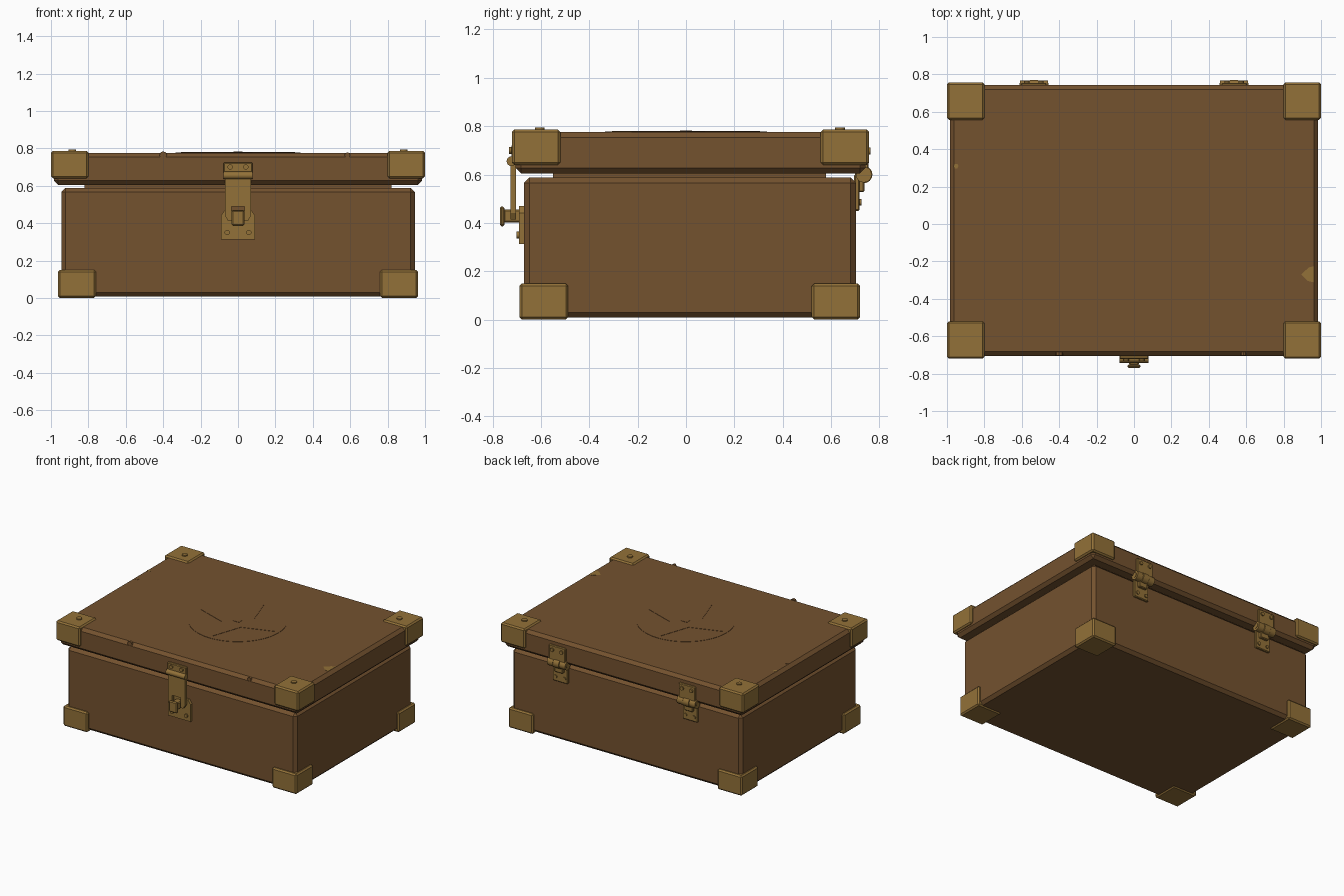
import bpy, bmesh, math
from mathutils import Vector, Matrix

if "Cube" in bpy.data.objects:
    bpy.data.objects.remove(bpy.data.objects["Cube"])


def material(name, rgb):
    m = bpy.data.materials.new(name)
    m.diffuse_color = (*rgb, 1)
    m.use_nodes = True
    m.node_tree.nodes["Principled BSDF"].inputs["Base Color"].default_value = m.diffuse_color
    return m


BROWN = material("brown leather", (0.174, 0.084, 0.028))
BRASS = material("aged brass", (0.290, 0.166, 0.040))


def finish(name, bm, mat):
    bmesh.ops.recalc_face_normals(bm, faces=bm.faces)
    me = bpy.data.meshes.new(name)
    bm.to_mesh(me)
    bm.free()
    me.materials.append(mat)
    ob = bpy.data.objects.new(name, me)
    bpy.context.collection.objects.link(ob)
    return ob


def box(name, x, y, z, mat, bevel=0.0):
    """Box from (min, max) ranges with chamfered edges."""
    bm = bmesh.new()
    bmesh.ops.create_cube(bm, size=1)
    for v in bm.verts:
        v.co = Vector([(r[0] + r[1]) / 2 + c * (r[1] - r[0]) for c, r in zip(v.co, (x, y, z))])
    if bevel:
        bmesh.ops.bevel(bm, geom=bm.edges[:], offset=bevel, segments=1, affect='EDGES')
    return finish(name, bm, mat)


def prism(name, pts, a, b, mat, axis='Z'):
    """Extrude a 2D outline from a to b along z (outline xy) or y (outline xz)."""
    place = (lambda u, v, w: (u, v, w)) if axis == 'Z' else (lambda u, v, w: (u, w, v))
    bm = bmesh.new()
    lo = [bm.verts.new(place(u, v, a)) for u, v in pts]
    hi = [bm.verts.new(place(u, v, b)) for u, v in pts]
    bm.faces.new(lo)
    bm.faces.new(hi)
    n = len(pts)
    for i in range(n):
        bm.faces.new((lo[i], lo[(i + 1) % n], hi[(i + 1) % n], hi[i]))
    return finish(name, bm, mat)


def cylinder(name, center, r, length, axis, mat, sides=16, r2=None):
    bm = bmesh.new()
    bmesh.ops.create_cone(bm, cap_ends=True, segments=sides, radius1=r,
                          radius2=r if r2 is None else r2, depth=length)
    rot = {'X': Matrix.Rotation(math.pi / 2, 4, 'Y'),
           'Y': Matrix.Rotation(math.pi / 2, 4, 'X'),
           'Z': Matrix.Identity(4)}[axis]
    bmesh.ops.transform(bm, matrix=Matrix.Translation(center) @ rot, verts=bm.verts)
    return finish(name, bm, mat)


def ring_points(n, radii, cx=0.0, cy=0.0, turn=0.0):
    return [(cx + radii[i % len(radii)] * math.cos(turn + 2 * math.pi * i / n),
             cy + radii[i % len(radii)] * math.sin(turn + 2 * math.pi * i / n)) for i in range(n)]


# Case body, inner lip and lid
box("case_body", (-0.945, 0.945), (-0.67, 0.703), (0.008, 0.588), BROWN, 0.022)
box("inner_lip", (-0.82, 0.82), (-0.55, 0.58), (0.55, 0.64), BROWN)
box("lid", (-0.985, 0.985), (-0.705, 0.742), (0.605, 0.776), BROWN, 0.022)

# Corner guards on lid and body, with a stud on each lid corner
for sx in (-1, 1):
    for side in ("front", "back"):
        label = side + ("_left" if sx < 0 else "_right")
        front = side == "front"
        box("lid_corner_" + label, sorted((sx * 0.80, sx * 1.0)),
            (-0.72, -0.52) if front else (0.557, 0.757), (0.64, 0.786), BRASS, 0.01)
        cylinder("corner_stud_" + label, (sx * 0.885, -0.605 if front else 0.637, 0.788),
                 0.02, 0.012, 'Z', BRASS, 12)
        box("body_corner_" + label, sorted((sx * 0.76, sx * 0.962)),
            (-0.688, -0.487) if front else (0.52, 0.72), (0.0, 0.15), BRASS, 0.01)

# Lid emblem: disc, four-pointed star and centre square
prism("emblem_disc", ring_points(48, [0.335]), 0.77, 0.778, BROWN)
prism("emblem_star", ring_points(8, [0.305, 0.11]), 0.77, 0.780, BROWN)
prism("emblem_square", ring_points(4, [0.035], turn=math.pi / 4), 0.77, 0.782, BROWN)

# Worn spots along the lid edges
for i, (x, r) in enumerate(((-0.4, 0.02), (0.585, 0.015))):
    cylinder(f"edge_dent_{i}", (x, -0.694, 0.764), r, 0.02, 'Y', BROWN, 8)
cylinder("edge_dent_side", (-0.945, 0.16, 0.772), 0.016, 0.012, 'Z', BROWN, 8)
prism("worn_patch_right", [(0.893, -0.27), (0.935, -0.232), (0.962, -0.225), (0.962, -0.312), (0.93, -0.305)],
      0.77, 0.7775, BRASS)
prism("worn_patch_left", ring_points(6, [0.014], -0.952, 0.31), 0.77, 0.7775, BRASS)

# Front latch: lid plate, pivot, strap with a notch around the knob
box("latch_top_plate", (-0.078, 0.078), (-0.722, -0.70), (0.65, 0.724), BRASS, 0.005)
cylinder("latch_pivot", (0, -0.722, 0.655), 0.02, 0.156, 'X', BRASS)
prism("latch_strap", [(-0.07, 0.655), (0.07, 0.655), (0.07, 0.44), (0.055, 0.415), (0.034, 0.415),
                      (0.034, 0.49), (-0.034, 0.49), (-0.034, 0.415), (-0.055, 0.415), (-0.07, 0.44)],
      -0.726, -0.703, BRASS, 'Y')
prism("latch_base_plate", [(-0.092, 0.312), (0.092, 0.312), (0.092, 0.44), (0.07, 0.47),
                           (-0.07, 0.47), (-0.092, 0.44)], -0.69, -0.665, BRASS, 'Y')
box("latch_knob_stem", (-0.026, 0.026), (-0.755, -0.67), (0.402, 0.455), BRASS, 0.006)
box("latch_knob_head", (-0.034, 0.034), (-0.77, -0.75), (0.386, 0.468), BRASS, 0.007)
for sx in (-1, 1):
    cylinder(f"latch_top_rivet_{sx}", (sx * 0.042, -0.724, 0.70), 0.014, 0.016, 'Y', BRASS, 12)
    cylinder(f"latch_base_rivet_{sx}", (sx * 0.058, -0.692, 0.35), 0.014, 0.016, 'Y', BRASS, 12)

# Back hinges: upper leaf, three-knuckle barrel, lower leaf, rivets
for s in (-1, 1):
    x = s * 0.535
    box(f"hinge_upper_leaf_{s}", (x - 0.068, x + 0.068), (0.735, 0.755), (0.60, 0.73), BRASS, 0.005)
    box(f"hinge_lower_leaf_{s}", (x - 0.062, x + 0.062), (0.695, 0.718), (0.45, 0.60), BRASS, 0.005)
    box(f"hinge_tongue_{s}", (x - 0.035, x + 0.035), (0.71, 0.738), (0.528, 0.60), BRASS, 0.005)
    for k in (-1, 0, 1):
        knuckle = cylinder(f"hinge_knuckle_{s}_{k}", (x + k * 0.051, 0.735, 0.60),
                           0.036 if k == 0 else 0.033, 0.048, 'X', BRASS)
    cylinder(f"hinge_pin_{s}", (x, 0.735, 0.60), 0.018, 0.156, 'X', BRASS, 12)
    for k in (-1, 1):
        cylinder(f"hinge_upper_rivet_{s}_{k}", (x + k * 0.038, 0.756, 0.697), 0.014, 0.016, 'Y', BRASS, 12)
        cylinder(f"hinge_lower_rivet_{s}_{k}", (x + k * 0.036, 0.718, 0.485), 0.013, 0.014, 'Y', BRASS, 12)

# Smooth only the round parts
for ob in bpy.data.objects:
    if any(w in ob.name for w in ("knuckle", "pivot", "pin", "rivet", "stud")):
        ob.data.shade_smooth()
        ob.data.set_sharp_from_angle(angle=math.radians(35))
